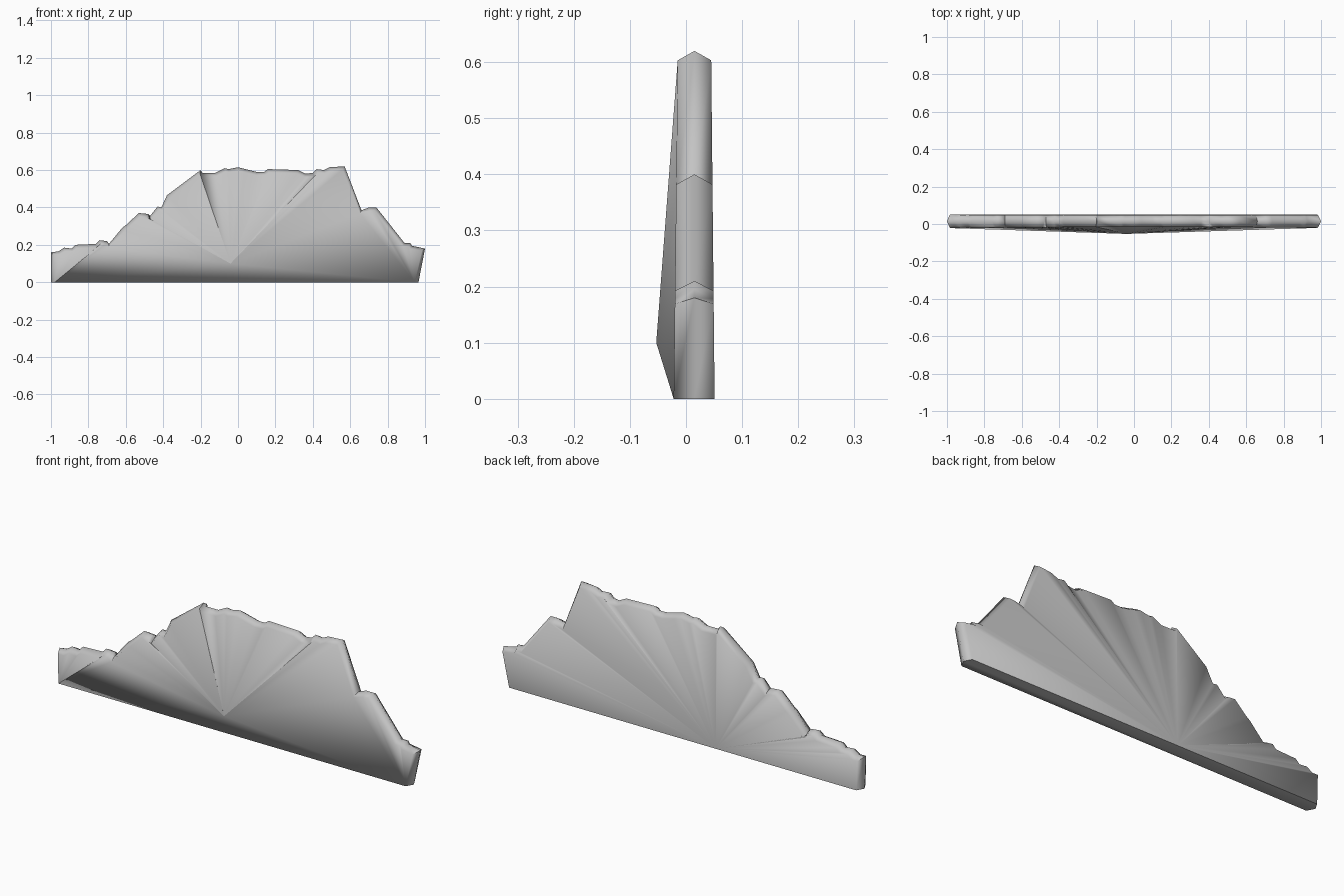
import bpy
import bmesh
from mathutils import Vector

default_cube = bpy.data.objects.get("Cube")
if default_cube:
    bpy.data.objects.remove(default_cube, do_unlink=True)

# Broken silhouette in hundredths, from bottom left over the top to bottom right
LEFT_LEDGE = [(-100, 0), (-100, 16), (-96, 16.5), (-93, 18.5), (-89, 18), (-87, 20),
              (-76, 20.5), (-74, 22.5), (-70, 22), (-69, 20.5)]
LEFT_SLOPE = [(-62, 29), (-60, 30.5), (-53, 37), (-48, 36.5), (-47, 35.5), (-43, 40.5),
              (-41, 40), (-38, 46.5)]
CREST = [(-20, 60), (-19, 58.5), (-12, 58.5), (-7, 61), (-5, 60.5), (0, 61.5), (4, 60.5),
         (10, 59), (14, 59), (16, 60.5), (32, 60), (36, 58), (40, 58.5), (42, 60.5),
         (46, 60), (49, 61.5), (57, 62)]
RIGHT_STEPS = [(66, 38.5), (70, 40), (74, 40), (89, 21), (92, 21), (93, 19.5),
               (100, 18), (96.5, 0)]
RIM = 0.02
RIDGE_Y = 0.015


def inset_outline(points):
    """Move the outline inward, keeping its two ends on the ground."""
    result = []
    last = len(points) - 1
    for i, p in enumerate(points):
        before, after = points[max(i - 1, 0)], points[min(i + 1, last)]
        normals = [Vector((d.y, -d.x)).normalized() for d in (p - before, after - p) if d.length]
        inward = sum(normals, Vector((0, 0))).normalized()
        moved = p + inward * RIM
        if i in (0, last):
            moved = p + Vector((RIM if i == 0 else -RIM, 0))
        result.append(moved)
    return result


def strip(bm, loop_a, loop_b):
    for i in range(len(loop_a) - 1):
        bm.faces.new((loop_a[i], loop_a[i + 1], loop_b[i + 1], loop_b[i]))


def fan(bm, hub, loop):
    for a, b in zip(loop, loop[1:]):
        if hub not in (a, b):
            bm.faces.new((hub, a, b))


outline = [Vector(p) / 100 for p in LEFT_LEDGE + LEFT_SLOPE + CREST + RIGHT_STEPS]
inner = inset_outline(outline)
bm = bmesh.new()
ridge = [bm.verts.new((p.x, RIDGE_Y, p.y)) for p in outline]
front = [bm.verts.new((p.x, -0.022 + 0.012 * p.y, p.y)) for p in inner]
back = [bm.verts.new((p.x, 0.051 - 0.01 * p.y, p.y)) for p in inner]

# Bevelled broken edge
strip(bm, ridge, front)
strip(bm, back, ridge)

# Front bulges to a hub; the low ledges fan out from the bottom corners
notch = len(LEFT_LEDGE) - 1
step = len(outline) - len(RIGHT_STEPS)
bulge = bm.verts.new((-0.04, -0.053, 0.1))
fan(bm, front[0], front[:notch + 1])
fan(bm, front[-1], front[step:])
fan(bm, bulge, [front[-1], front[0]] + front[notch:step + 1] + [front[-1]])

# Back fans from a point on the bottom edge
foot = bm.verts.new((-0.2, 0.051, 0))
fan(bm, foot, back)

# Flat underside
bm.faces.new((ridge[0], front[0], front[-1], ridge[-1], back[-1], foot, back[0]))
bmesh.ops.recalc_face_normals(bm, faces=bm.faces)

mesh = bpy.data.meshes.new("broken_wall")
bm.to_mesh(mesh)
bm.free()
wall = bpy.data.objects.new("broken_wall", mesh)
bpy.context.collection.objects.link(wall)

# Plain stone colour
stone = bpy.data.materials.new("grey_stone")
stone.use_nodes = True
stone.diffuse_color = (0.55, 0.55, 0.55, 1)
stone.node_tree.nodes["Principled BSDF"].inputs["Base Color"].default_value = stone.diffuse_color
mesh.materials.append(stone)

bpy.context.view_layer.objects.active = wall
wall.select_set(True)
bpy.ops.object.shade_smooth_by_angle(angle=1.3)
